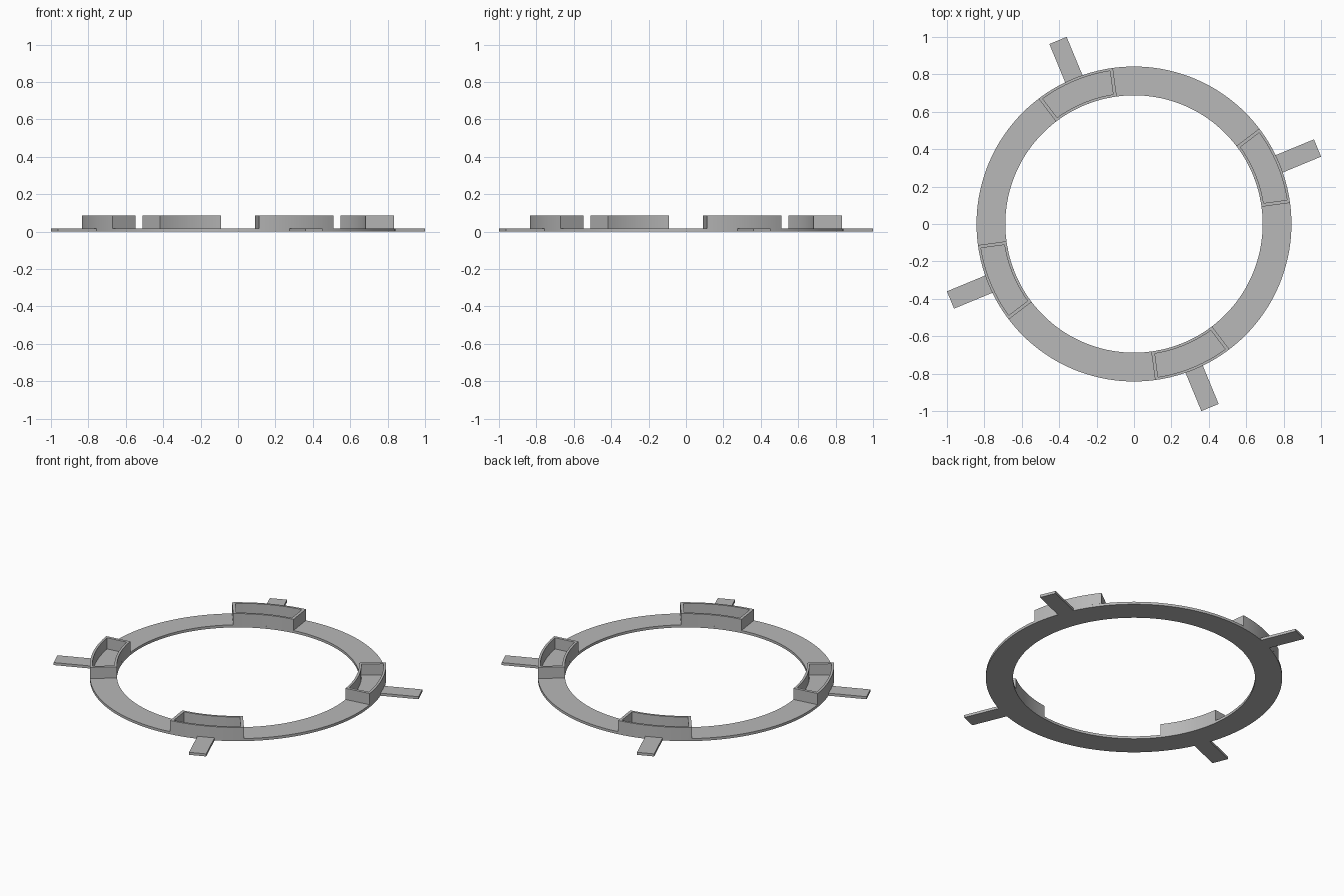
import bpy
import bmesh
from math import cos, sin, pi, radians

cube = bpy.data.objects.get("Cube")
if cube:
    bpy.data.objects.remove(cube, do_unlink=True)

R_OUT, R_IN = 0.842, 0.688      # ring radii
BASE, TOP = 0.016, 0.086        # plate thickness, tray rim height
WALL, END = 0.014, 0.018        # tray wall thicknesses
HALF = radians(14.8)            # half the angle a tray spans
TAB_END, TAB_W = 1.062, 0.1

grey = bpy.data.materials.new("plain grey")
grey.use_nodes = True
colour = (0.48, 0.48, 0.48, 1)
grey.diffuse_color = colour
grey.node_tree.nodes["Principled BSDF"].inputs["Base Color"].default_value = colour


def arc(r, a0, a1, n):
    return [(r * cos(a0 + (a1 - a0) * i / n), r * sin(a0 + (a1 - a0) * i / n))
            for i in range(n + 1)]


def finish(name, bm, angle=0.0):
    bmesh.ops.recalc_face_normals(bm, faces=bm.faces)
    mesh = bpy.data.meshes.new(name)
    bm.to_mesh(mesh)
    bm.free()
    mesh.materials.append(grey)
    ob = bpy.data.objects.new(name, mesh)
    bpy.context.collection.objects.link(ob)
    ob.rotation_euler.z = angle
    bpy.ops.object.select_all(action='DESELECT')
    ob.select_set(True)
    bpy.context.view_layer.objects.active = ob
    bpy.ops.object.shade_smooth_by_angle(angle=radians(30))
    return ob


def frame(name, outer, inner, z0, z1, angle=0.0):
    """Upright wall between two closed outlines with equal point counts."""
    bm = bmesh.new()
    loops = [[bm.verts.new((x, y, z)) for x, y in pts]
             for pts, z in ((outer, z0), (outer, z1), (inner, z1), (inner, z0))]
    n = len(outer)
    for k in range(4):
        a, b = loops[k], loops[(k + 1) % 4]
        for i in range(n):
            j = (i + 1) % n
            bm.faces.new((a[i], a[j], b[j], b[i]))
    return finish(name, bm, angle)


# Flat base ring
frame("base_ring", arc(R_OUT, 0, 2 * pi, 144)[:-1], arc(R_IN, 0, 2 * pi, 144)[:-1], 0, BASE)


def tray_outline(r_in, r_out, end):
    a_out, a_in = HALF - end / r_out, HALF - end / r_in
    return arc(r_out, -a_out, a_out, 16) + arc(r_in, a_in, -a_in, 16)


# Four open curved trays, each with a mounting tab pointing outwards
for i, side in enumerate(("left", "back", "right", "front")):
    angle = radians(22.5 + 90 * i)
    frame(side + "_tray_wall", tray_outline(R_IN, R_OUT, 0),
          tray_outline(R_IN + WALL, R_OUT - WALL, END), BASE, TOP, angle)

    bm = bmesh.new()
    bmesh.ops.create_cube(bm, size=1)
    start = R_OUT - 0.002
    bmesh.ops.scale(bm, vec=(TAB_END - start, TAB_W, BASE), verts=bm.verts)
    bmesh.ops.translate(bm, vec=((TAB_END + start) / 2, 0, BASE / 2), verts=bm.verts)
    finish(side + "_tab", bm, angle)
